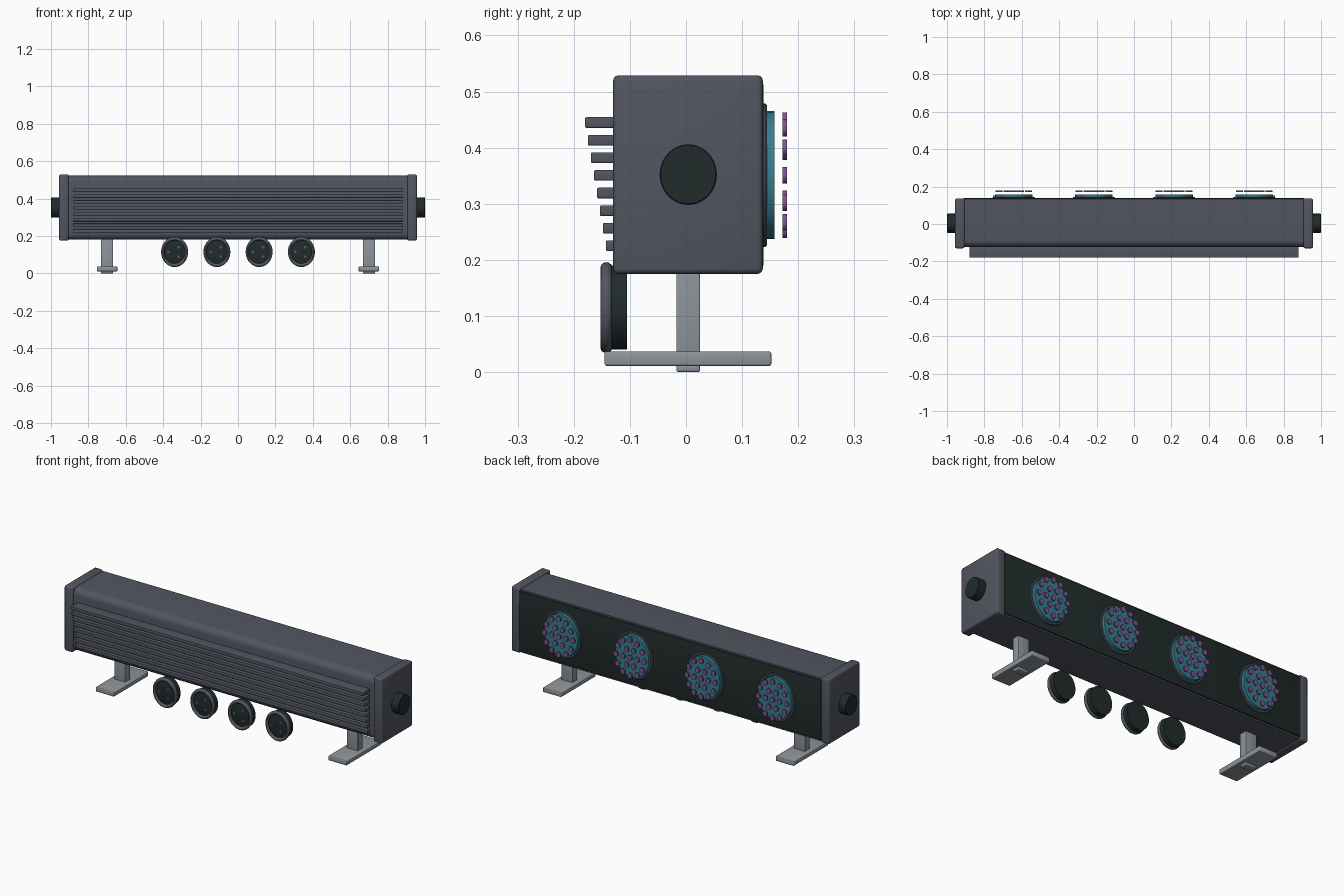
import bpy, bmesh, math
from mathutils import Vector, Matrix

if "Cube" in bpy.data.objects:
    bpy.data.objects.remove(bpy.data.objects["Cube"])


def material(name, rgb):
    m = bpy.data.materials.new(name)
    m.diffuse_color = (*rgb, 1)
    m.use_nodes = True
    m.node_tree.nodes["Principled BSDF"].inputs["Base Color"].default_value = m.diffuse_color
    return m


HOUSING = material("slate housing", (0.085, 0.092, 0.118))
BLACK = material("green black", (0.015, 0.024, 0.024))
STEEL = material("light steel", (0.27, 0.30, 0.33))
TEAL = material("teal lens", (0.035, 0.21, 0.27))
PURPLE = material("purple led", (0.22, 0.085, 0.29))


def finish(name, bm, mat):
    bmesh.ops.recalc_face_normals(bm, faces=bm.faces)
    me = bpy.data.meshes.new(name)
    bm.to_mesh(me)
    bm.free()
    me.materials.append(mat)
    ob = bpy.data.objects.new(name, me)
    bpy.context.collection.objects.link(ob)
    bpy.ops.object.select_all(action='DESELECT')
    ob.select_set(True)
    bpy.context.view_layer.objects.active = ob
    bpy.ops.object.shade_smooth_by_angle(angle=math.radians(35))
    return ob


def box(name, lo, hi, mat, bevel=0.0):
    lo, hi = Vector(lo), Vector(hi)
    bm = bmesh.new()
    bmesh.ops.create_cube(bm, size=1, matrix=Matrix.Translation((lo + hi) / 2)
                          @ Matrix.Diagonal((*(hi - lo), 1)))
    if bevel:
        bmesh.ops.bevel(bm, geom=bm.edges[:], offset=bevel, segments=3,
                        profile=0.5, affect='EDGES')
    return finish(name, bm, mat)


def add_lathe(bm, prof, centre, axis='Y', wide=1.0, tall=1.0, n=40, closed=False):
    """Revolve (radius, position) points round the Y or X axis."""
    rings = []
    for r, h in prof:
        ring = []
        for i in range(n):
            a = 2 * math.pi * i / n
            u, v = r * math.cos(a) * wide, r * math.sin(a) * tall
            co = (u, h, v) if axis == 'Y' else (h, u, v)
            ring.append(bm.verts.new(Vector(co) + Vector(centre)))
        rings.append(ring)
    for k in range(len(rings) if closed else len(rings) - 1):
        a, b = rings[k], rings[(k + 1) % len(rings)]
        for i in range(n):
            j = (i + 1) % n
            bm.faces.new((a[i], a[j], b[j], b[i]))
    if not closed:
        bm.faces.new(rings[0])
        bm.faces.new(rings[-1])


def lathe(name, prof, centre, mat, **kw):
    bm = bmesh.new()
    add_lathe(bm, prof, centre, **kw)
    return finish(name, bm, mat)


def oval_section(r, h, dr, dh, n=12):
    return [(r + dr * math.cos(2 * math.pi * i / n),
             h + dh * math.sin(2 * math.pi * i / n)) for i in range(n)]


# Long housing, with both front edges generously rounded
bm = bmesh.new()
y0, y1, z0, z1, rad = -0.122, 0.131, 0.18, 0.522, 0.035
section = [(y1, z0), (y1, z1)]
for zc, start in ((z1 - rad, 90), (z0 + rad, 180)):
    for k in range(7):
        a = math.radians(start + 15 * k)
        section.append((y0 + rad + rad * math.cos(a), zc + rad * math.sin(a)))
ends = [[bm.verts.new((x, y, z)) for y, z in section] for x in (-0.92, 0.92)]
for e in ends:
    bm.faces.new(e)
for i in range(len(section)):
    j = (i + 1) % len(section)
    bm.faces.new((ends[0][i], ends[0][j], ends[1][j], ends[1][i]))
finish("housing", bm, HOUSING)

# Dark lamp panel on the back
box("lamp_panel", (-0.91, 0.12, 0.188), (0.91, 0.138, 0.514), BLACK, 0.003)

# Cooling fins, deeper towards the top
for i in range(8):
    z = 0.225 + 0.0314 * i
    box(f"cooling_fin_{i + 1}", (-0.88, -0.143 - 0.0053 * i, z - 0.0095),
        (0.88, -0.11, z + 0.0095), HOUSING, 0.003)

# End caps, end knobs and feet on both sides
for side, s in (("left", -1), ("right", 1)):
    xa, xb = sorted((s * 0.905, s * 0.957))
    box(f"end_cap_{side}", (xa, -0.13, 0.175), (xb, 0.137, 0.529), HOUSING, 0.01)
    lathe(f"end_knob_{side}", [(1, s * 0.945), (1, s * 0.998), (0.96, s * 1.0)],
          (0, 0.004, 0.352), BLACK, axis='X', wide=0.051, tall=0.054)
    x = s * 0.7
    box(f"leg_{side}", (x - 0.033, -0.017, 0.025), (x + 0.033, 0.025, 0.19),
        STEEL, 0.002)
    box(f"foot_{side}", (x - 0.055, -0.145, 0.011), (x + 0.055, 0.152, 0.037),
        STEEL, 0.004)
    box(f"foot_bolt_{side}", (x - 0.033, -0.017, 0.0), (x + 0.033, 0.025, 0.014),
        STEEL, 0.004)

# Four round lamps, each with nineteen small LED discs
for i, x in enumerate((-0.643, -0.214, 0.214, 0.643)):
    c = (x, 0, 0.351)
    lathe(f"lamp_rim_{i + 1}", [(0.128, 0.132), (0.128, 0.141), (0.125, 0.144),
                                (0.117, 0.144), (0.117, 0.132)],
          c, HOUSING, wide=0.88, closed=True)
    lathe(f"lamp_lens_{i + 1}", [(0.114, 0.132), (0.114, 0.158)], c, TEAL, wide=0.88)
    bm = bmesh.new()
    for count, ring in ((1, 0.0), (6, 0.0485), (12, 0.097)):
        for k in range(count):
            a = 2 * math.pi * k / count
            add_lathe(bm, [(0.015, 0.172), (0.015, 0.18)],
                      (x + 0.88 * ring * math.cos(a), 0, 0.351 + ring * math.sin(a)),
                      wide=0.88, n=16)
    finish(f"lamp_leds_{i + 1}", bm, PURPLE)

# Four cable sockets hanging under the front
for i, x in enumerate((-0.339, -0.113, 0.113, 0.339)):
    c = (x, 0, 0.115)
    lathe(f"socket_ring_{i + 1}", oval_section(0.0715, -0.142, 0.0095, 0.0105),
          c, HOUSING, wide=0.89, closed=True)
    lathe(f"socket_body_{i + 1}", [(0.075, -0.105), (0.075, -0.138), (0.066, -0.142)],
          c, BLACK, wide=0.89)
    bm = bmesh.new()
    for deg in (50, 180, 310):
        a = math.radians(deg)
        add_lathe(bm, [(0.0075, -0.135), (0.0075, -0.146)],
                  (x + 0.033 * math.cos(a), 0, 0.115 + 0.033 * math.sin(a)), n=12)
    finish(f"socket_pins_{i + 1}", bm, HOUSING)
